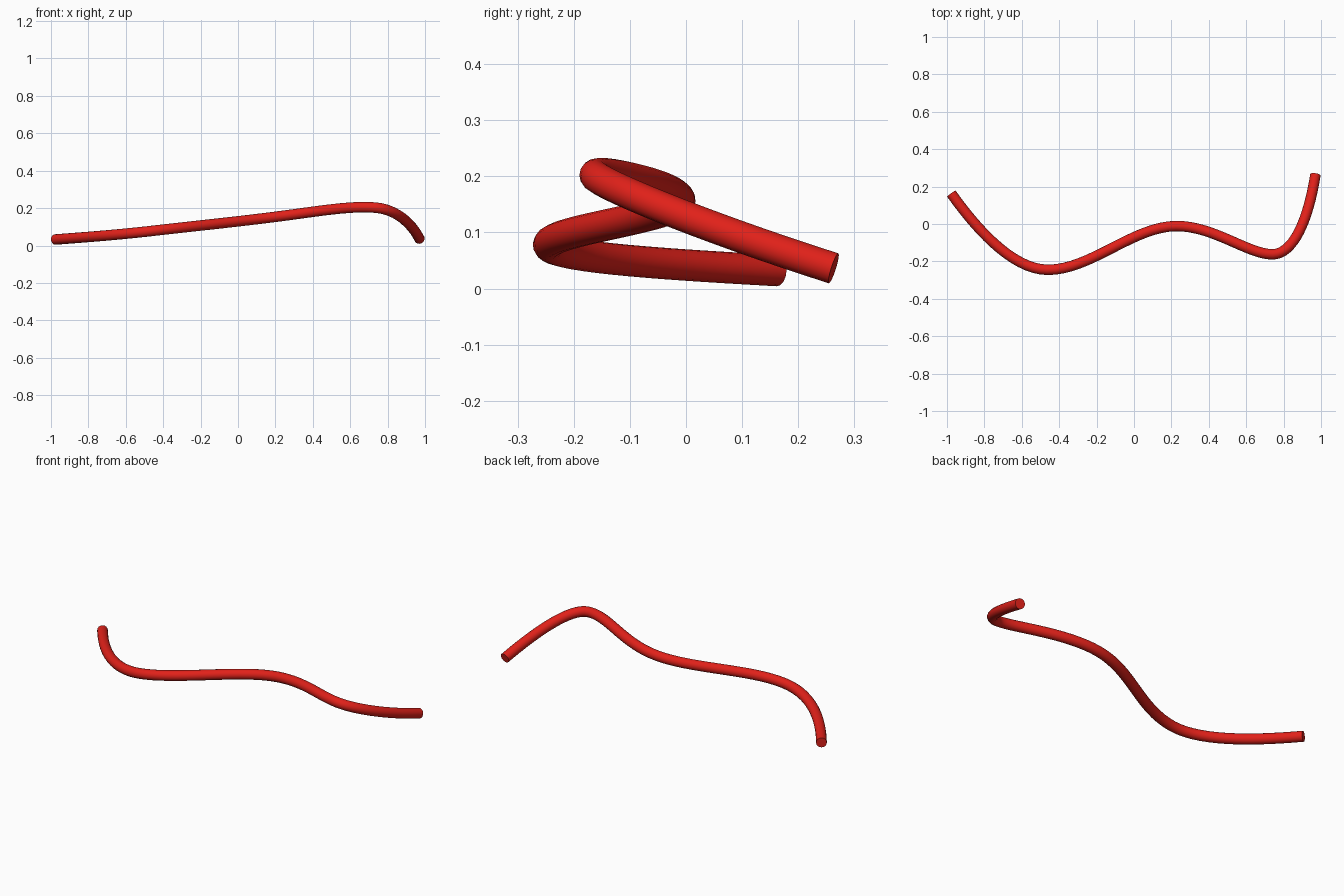
import bpy
from mathutils import Vector

if "Cube" in bpy.data.objects:
    bpy.data.objects.remove(bpy.data.objects["Cube"])

# Path of the tube: point, incoming offset length, tangent, outgoing offset length
path = [
    ((-0.977, 0.163, 0.032), (0.57, -0.80, 0.045), 0.20, 0.20),
    ((-0.460, -0.245, 0.078), (1.0, 0.0, 0.115), 0.20, 0.23),
    ((0.228, -0.011, 0.157), (1.0, 0.0, 0.13), 0.23, 0.20),
    ((0.740, -0.162, 0.202), (1.0, 0.0, -0.10), 0.13, 0.11),
    ((0.970, 0.263, 0.036), (0.16, 1.0, -0.32), 0.25, 0.25),
]

# Round tube swept along the path
curve = bpy.data.curves.new("bent_tube", 'CURVE')
curve.dimensions = '3D'
curve.resolution_u = 16
curve.bevel_depth = 0.028
curve.bevel_resolution = 6
curve.use_fill_caps = True
spline = curve.splines.new('BEZIER')
spline.bezier_points.add(len(path) - 1)
for bp, (co, tangent, before, after) in zip(spline.bezier_points, path):
    bp.handle_left_type = bp.handle_right_type = 'FREE'
    bp.co = co
    bp.handle_left = Vector(co) - Vector(tangent) * before
    bp.handle_right = Vector(co) + Vector(tangent) * after

tube = bpy.data.objects.new("bent_tube", curve)
bpy.context.collection.objects.link(tube)

# Red material
red = bpy.data.materials.new("red")
red.diffuse_color = (0.75, 0.015, 0.01, 1)
red.use_nodes = True
red.node_tree.nodes["Principled BSDF"].inputs["Base Color"].default_value = red.diffuse_color
curve.materials.append(red)

# Mesh with smooth sides and sharp flat ends
bpy.context.view_layer.objects.active = tube
tube.select_set(True)
bpy.ops.object.convert(target='MESH')
bpy.ops.object.shade_smooth_by_angle()
